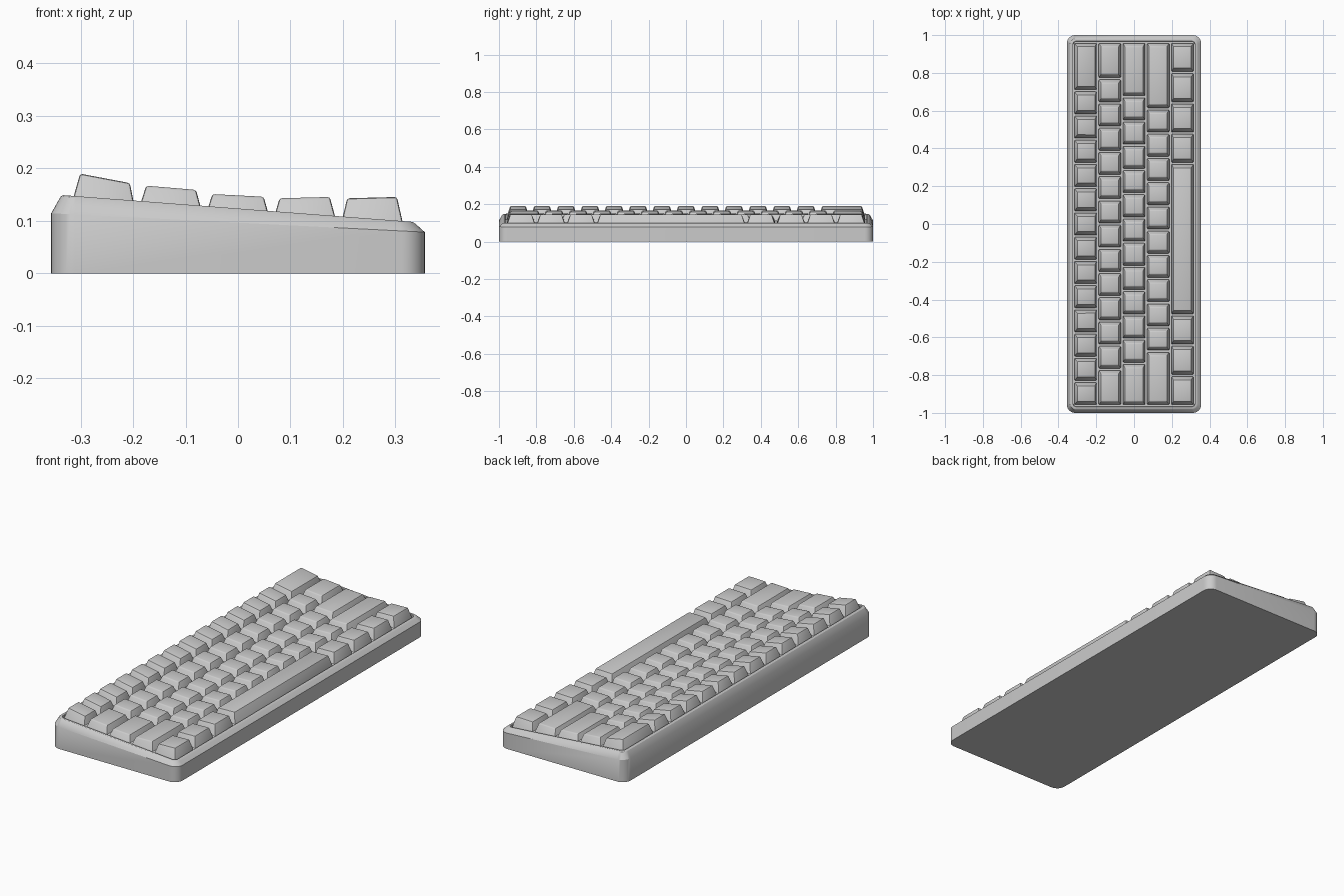
import bpy, bmesh, math

if "Cube" in bpy.data.objects:
    bpy.data.objects.remove(bpy.data.objects["Cube"])

U = 0.1283          # one key unit
Y0 = -7.5 * U       # start of every row


def rim_z(x):
    """Height of the sloping case rim."""
    return 0.1235 - 0.0765 * x


def wall_z(x):
    """Height of the sloping edge where the side wall ends."""
    return 0.0965 - 0.0505 * x


def finish(bm, name, angle=30):
    bmesh.ops.recalc_face_normals(bm, faces=bm.faces)
    mesh = bpy.data.meshes.new(name)
    bm.to_mesh(mesh)
    bm.free()
    ob = bpy.data.objects.new(name, mesh)
    bpy.context.collection.objects.link(ob)
    bpy.ops.object.select_all(action='DESELECT')
    ob.select_set(True)
    bpy.context.view_layer.objects.active = ob
    bpy.ops.object.shade_smooth_by_angle(angle=math.radians(angle))
    return ob


def ring(bm, hx, hy, r, zfun, seg=8):
    """Rounded rectangle of vertices whose height follows zfun(x)."""
    verts = []
    for i, (sx, sy) in enumerate(((1, 1), (-1, 1), (-1, -1), (1, -1))):
        for k in range(seg + 1):
            a = math.pi / 2 * (i + k / seg)
            x = sx * (hx - r) + r * math.cos(a)
            y = sy * (hy - r) + r * math.sin(a)
            verts.append(bm.verts.new((x, y, zfun(x))))
    return verts


# Case: wedge-shaped tray with chamfered rim and a recessed plate
bm = bmesh.new()
rings = [
    ring(bm, 0.356, 1.0, 0.045, lambda x: 0.0),
    ring(bm, 0.356, 1.0, 0.045, wall_z),
    ring(bm, 0.338, 0.982, 0.030, lambda x: rim_z(x) - 0.003),
    ring(bm, 0.333, 0.977, 0.026, rim_z),
    ring(bm, 0.324, 0.968, 0.018, rim_z),
    ring(bm, 0.322, 0.966, 0.016, lambda x: rim_z(x) - 0.002),
    ring(bm, 0.322, 0.966, 0.016, lambda x: rim_z(x) - 0.03),
]
for a, b in zip(rings, rings[1:]):
    for i in range(len(a)):
        j = (i + 1) % len(a)
        bm.faces.new((a[i], a[j], b[j], b[i]))
bm.faces.new(rings[0][::-1])
bm.faces.new(rings[-1])
finish(bm, "case")


def add_key(bm, xc, y, width, top):
    """Tapered keycap; top = (x back, z back, x front, z front)."""
    g, inset = 0.0055, 0.017
    xa, xb = xc - U / 2 + g, xc + U / 2 - g
    ya, yb = y + g, y + width - g
    tx0, tz0, tx1, tz1 = top
    base = [(xa, ya), (xb, ya), (xb, yb), (xa, yb)]
    lo = [bm.verts.new((px, py, rim_z(px) - 0.008)) for px, py in base]
    hi = [bm.verts.new(p) for p in ((tx0, ya + inset, tz0), (tx1, ya + inset, tz1),
                                    (tx1, yb - inset, tz1), (tx0, yb - inset, tz0))]
    bm.faces.new(lo[::-1])
    bm.faces.new(hi)
    for i in range(4):
        j = (i + 1) % 4
        bm.faces.new((lo[i], lo[j], hi[j], hi[i]))
    edges = [e for v in hi for e in v.link_edges]
    bmesh.ops.bevel(bm, geom=list(set(edges)), offset=0.005, segments=2,
                    profile=0.5, affect='EDGES', clamp_overlap=True)


# Key rows: name, key widths in units, sculpted top profile
rows = [
    ("number_row_keys", [1] * 13 + [2], (-0.301, 0.190, -0.206, 0.172)),
    ("upper_row_keys", [1.5] + [1] * 12 + [1.5], (-0.175, 0.167, -0.080, 0.159)),
    ("home_row_keys", [1.75] + [1] * 11 + [2.25], (-0.049, 0.151, 0.049, 0.146)),
    ("lower_row_keys", [2.25] + [1] * 10 + [2.75], (0.079, 0.143, 0.175, 0.1455)),
    ("bottom_row_keys", [1.25] * 3 + [6.25] + [1.25] * 4, (0.208, 0.143, 0.303, 0.1455)),
]
for r, (name, widths, top) in enumerate(rows):
    bm = bmesh.new()
    y = Y0
    for w in widths:
        add_key(bm, (r - 2) * U, y, w * U, top)
        y += w * U
    finish(bm, name)
